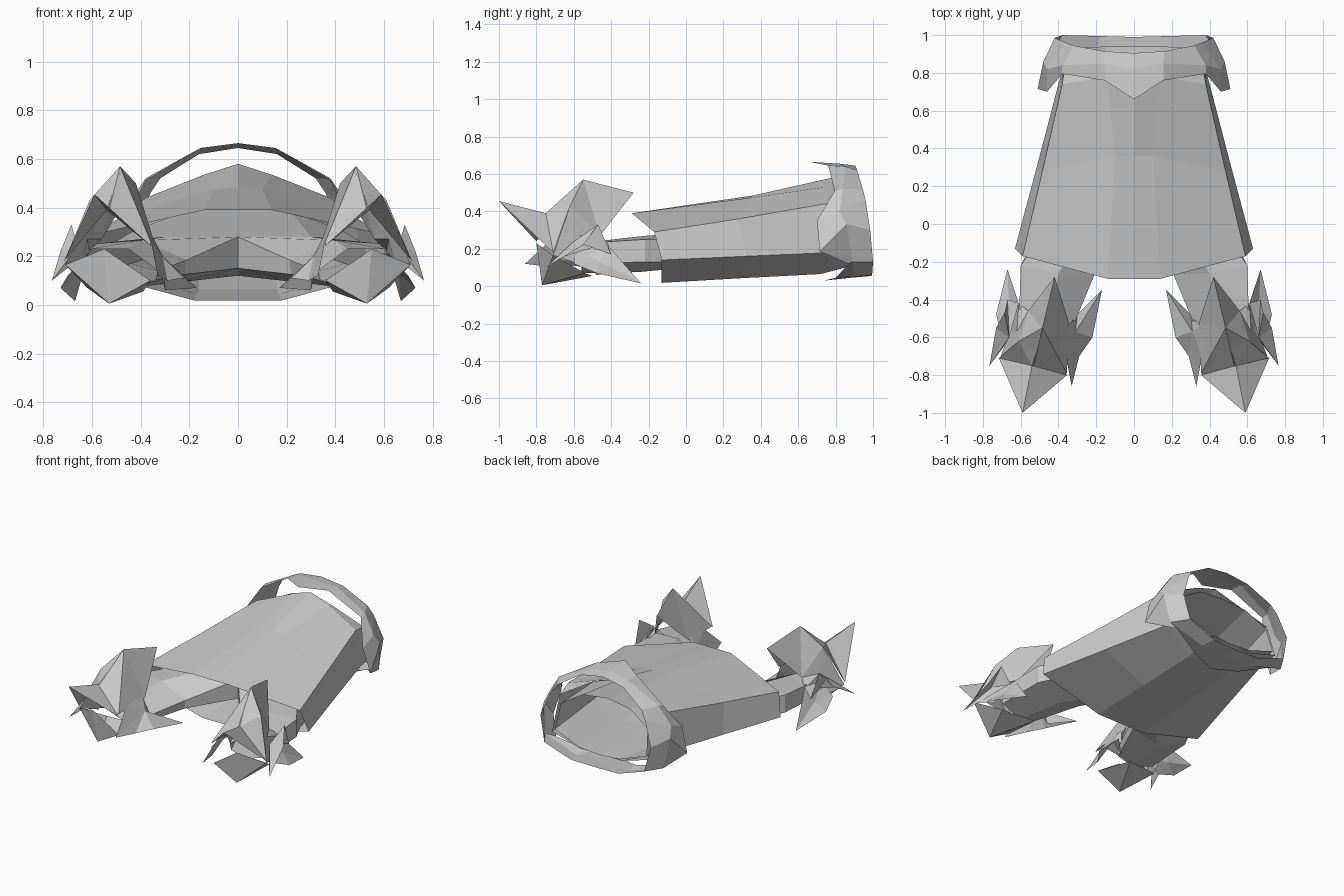
import bpy


def mirrored(name, verts, faces):
    """Make a flat-faced half (x >= 0) and mirror it."""
    me = bpy.data.meshes.new(name)
    me.from_pydata(verts, [], faces)
    ob = bpy.data.objects.new(name, me)
    bpy.context.collection.objects.link(ob)
    mod = ob.modifiers.new("mirror", 'MIRROR')
    mod.use_axis = (True, False, False)
    mod.use_clip = True
    mod.merge_threshold = 0.002
    return ob


def loft(name, rows, closed=False):
    """Bridge rows of equal length."""
    n = len(rows[0])
    verts = [p for r in rows for p in r]
    faces = []
    for i in range(len(rows) - 1):
        for j in range(n if closed else n - 1):
            k = (j + 1) % n
            faces.append((i*n + j, i*n + k, (i+1)*n + k, (i+1)*n + j))
    return mirrored(name, verts, faces)


def petal(name, centre, outline):
    """Folded petal: triangles from a raised centre to the outline."""
    n = len(outline)
    return mirrored(name, [centre] + outline,
                    [(0, i + 1, (i + 1) % n + 1) for i in range(n)])


# Outer skirt: hollow flared tube, open at both ends
loft("skirt", [
    [(0, -.29, .39), (.14, -.29, .39), (.59, -.17, .29), (.63, -.13, .14),
     (.18, -.13, .018), (0, -.13, .018)],
    [(0, .36, .485), (.10, .36, .475), (.485, .28, .36), (.51, .32, .16),
     (.17, .3, .043), (0, .3, .043)],
    [(0, .78, .58), (.14, .78, .535), (.38, .74, .44), (.39, .78, .18),
     (.16, .72, .065), (0, .72, .065)],
    [(0, .79, .58), (.15, .80, .53), (.36, .86, .41), (.37, .93, .18),
     (.16, .93, .12), (0, .93, .12)],
])

# Trousers inside the skirt: hips plus one tapered leg per side
loft("hips", [
    [(0, .0, .28), (.30, -.1, .28), (.52, -.1, .25), (.54, -.1, .13),
     (.27, -.1, .09), (0, .0, .15)],
    [(0, .4, .40), (.22, .4, .38), (.42, .4, .31), (.44, .4, .17),
     (.2, .4, .1), (0, .4, .12)],
    [(0, .86, .48), (.18, .87, .46), (.33, .89, .37), (.35, .93, .2),
     (.15, .94, .13), (0, .94, .12)],
])
loft("leg", [
    [(0, 0, .28), (.30, -.1, .28), (.52, -.1, .25), (.54, -.1, .13),
     (.27, -.1, .09), (0, 0, .15)],
    [(.21, -.27, .185), (.40, -.26, .265), (.60, -.22, .25), (.60, -.22, .13),
     (.40, -.26, .075), (.22, -.27, .125)],
    [(.33, -.56, .14), (.45, -.56, .23), (.61, -.55, .23), (.61, -.55, .12),
     (.46, -.56, .07), (.34, -.56, .10)],
], closed=True)

# Raised waist collar standing off the back of the skirt
loft("waist_collar", [
    [(0, .66, .665), (.155, .76, .645), (.38, .795, .51), (.46, .70, .35),
     (.51, .715, .185), (.38, .87, .12), (.17, .80, .045), (0, .74, .03)],
    [(0, .82, .655), (.155, .85, .64), (.38, .84, .52), (.46, .82, .40),
     (.48, .86, .33), (.45, .89, .13), (.2, .9, .05), (0, .88, .045)],
    [(0, .905, .645), (.16, .915, .62), (.32, .945, .52), (.36, .96, .46),
     (.42, .985, .30), (.38, 1.0, .13), (.18, .995, .06), (0, .99, .055)],
])

# Pointed petals flaring around each ankle, overlapping without gaps
petal("upper_petal", (.485, -.55, .57),
      [(.42, -.28, .50), (.345, -.52, .26), (.355, -.79, .25),
       (.53, -.75, .39), (.61, -.62, .43), (.56, -.46, .27)])
petal("front_petal", (.54, -.75, .39),
      [(.59, -1.0, .455), (.355, -.80, .24), (.485, -.58, .54),
       (.61, -.62, .43), (.715, -.71, .18)])
petal("toe_petal", (.53, -.77, .005),
      [(.71, -.71, .165), (.55, -.80, .23), (.36, -.78, .10),
       (.39, -.50, .055), (.62, -.54, .07)])
petal("ankle_side", (.62, -.57, .27),
      [(.56, -.46, .27), (.61, -.62, .43), (.71, -.71, .165),
       (.66, -.58, .12), (.61, -.42, .22)])
petal("outer_petal", (.66, -.60, .24),
      [(.61, -.42, .23), (.67, -.40, .17), (.685, -.47, .33), (.73, -.55, .22),
       (.765, -.75, .10), (.69, -.65, .16)])
petal("outer_lower_petal", (.66, -.46, .13),
      [(.61, -.60, .22), (.61, -.42, .22), (.67, -.24, .015),
       (.73, -.48, .07), (.70, -.60, .12)])
petal("inner_petal", (.31, -.57, .20),
      [(.33, -.86, .12), (.29, -.70, .10), (.22, -.60, .11), (.17, -.35, .07),
       (.30, -.48, .06), (.35, -.54, .28), (.36, -.70, .27)])
